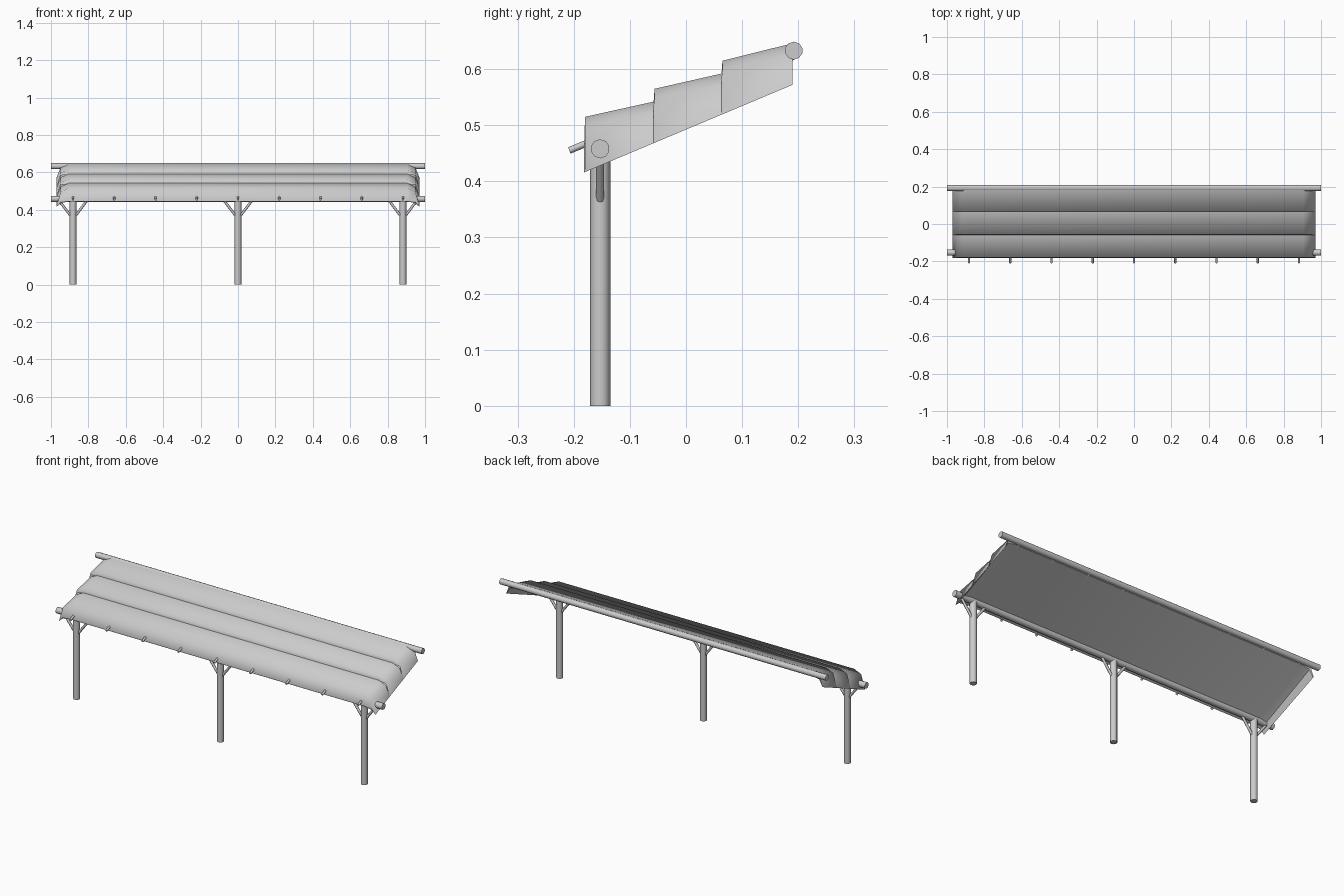
import bpy, bmesh, math
from mathutils import Vector

cube = bpy.data.objects.get("Cube")
if cube:
    bpy.data.objects.remove(cube, do_unlink=True)

grey = bpy.data.materials.new("light_grey")
grey.use_nodes = True
COLOR = (0.6, 0.6, 0.6, 1)
grey.diffuse_color = COLOR
grey.node_tree.nodes["Principled BSDF"].inputs["Base Color"].default_value = COLOR


def finish(obj, angle):
    obj.data.materials.append(grey)
    bpy.ops.object.select_all(action='DESELECT')
    obj.select_set(True)
    bpy.context.view_layer.objects.active = obj
    bpy.ops.object.shade_smooth_by_angle(angle=math.radians(angle))


def pole(name, a, b, r, sides=10):
    a, b = Vector(a), Vector(b)
    bpy.ops.mesh.primitive_cylinder_add(vertices=sides, radius=r, depth=(b - a).length,
                                        location=(a + b) / 2)
    obj = bpy.context.object
    obj.name = name
    obj.rotation_euler = (b - a).to_track_quat('Z', 'Y').to_euler()
    finish(obj, 50)


def sheet(name, rows, angle, flip=False):
    """Skin equal-length rows of points into one surface."""
    bm = bmesh.new()
    grid = [[bm.verts.new(p) for p in row] for row in rows]
    for lo, hi in zip(grid, grid[1:]):
        for i in range(len(lo) - 1):
            quad = [lo[i], lo[i + 1], hi[i + 1], hi[i]]
            bm.faces.new(quad[::-1] if flip else quad)
    bmesh.ops.remove_doubles(bm, verts=bm.verts, dist=0.0005)
    mesh = bpy.data.meshes.new(name)
    bm.to_mesh(mesh)
    bm.free()
    obj = bpy.data.objects.new(name, mesh)
    bpy.context.collection.objects.link(obj)
    finish(obj, angle)


def skirt(y):
    return 0.415 + 0.42 * (y + 0.184)


def under(y):
    return 0.445 + 0.465 * (y + 0.18)


def row(y, z, droop):
    """Cross-section along x: flat middle, drooping shoulder, skirt hem."""
    half = [(0.905, z), (0.948, z - droop), (0.97, skirt(y))]
    return ([(-x, y, h) for x, h in reversed(half)]
            + [(x, y, h) for x, h in half])


# Overlapping roof layers: front y, lip bottom z, lip top z, back y, back z
LAYERS = [("lower", -0.182, 0.445, 0.515, -0.058, 0.542),
          ("middle", -0.058, 0.538, 0.565, 0.063, 0.592),
          ("upper", 0.063, 0.588, 0.615, 0.190, 0.646)]
for label, y0, lip, top, y1, back in LAYERS:
    sheet(label + "_roof_layer",
          [row(y0, lip, 0.004), row(y0 + 0.002, top, 0.018), row(y1, back, 0.018)], 100)

# Underside and closing strip at the back
sheet("roof_underside", [row(y, under(y), 0.008) for y in (-0.182, 0.186)], 30, True)
sheet("roof_back_edge", [row(0.190, 0.646, 0.018), row(0.186, under(0.186), 0.008)], 30)

# Long beams
pole("front_beam", (-1, -0.153, 0.458), (1, -0.153, 0.458), 0.017)
pole("back_beam", (-1, 0.192, 0.633), (1, 0.192, 0.633), 0.016)

# Rafters under the roof, poking out at the front
for i in range(9):
    x = (i - 4) * 0.2205
    pole("rafter_%d" % (i + 1), (x, -0.208, 0.455), (x, 0.19, 0.622), 0.006, 8)

# Posts with a pair of braces each
for label, x in (("right", -0.882), ("middle", 0), ("left", 0.882)):
    pole(label + "_post", (x, -0.153, 0), (x, -0.153, 0.455), 0.018, 12)
    for side, s in (("right", -1), ("left", 1)):
        pole("%s_post_%s_brace" % (label, side), (x + s * 0.01, -0.153, 0.364),
             (x + s * 0.075, -0.153, 0.45), 0.007, 8)
